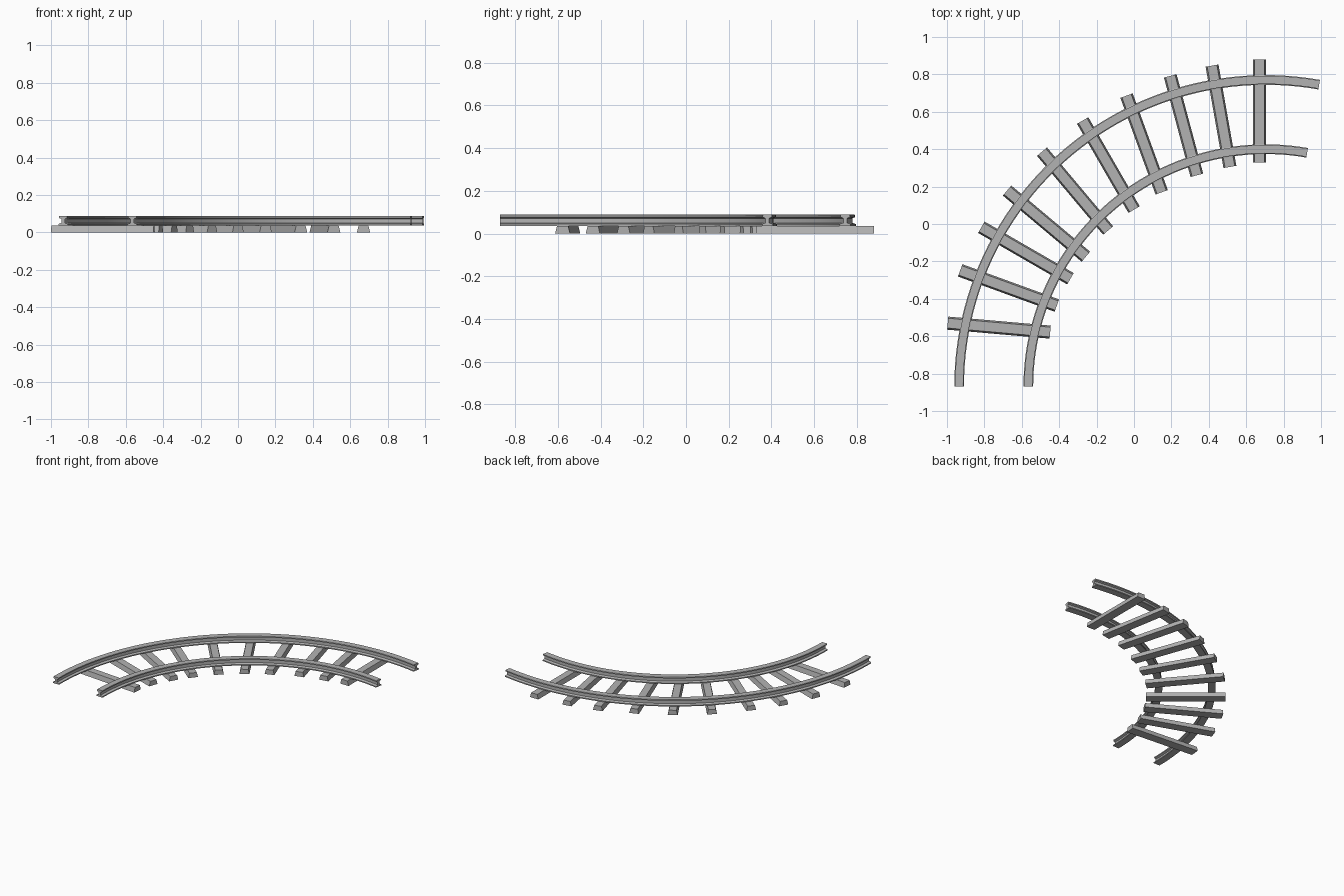
import bpy, bmesh
from math import radians
from mathutils import Vector, Matrix

if "Cube" in bpy.data.objects:
    bpy.data.objects.remove(bpy.data.objects["Cube"], do_unlink=True)

CENTRE = Vector((0.705, -0.87, 0))  # centre of the bend
SWEEP = 100                         # degrees of track

grey = bpy.data.materials.new("track_grey")
grey.use_nodes = True
grey.diffuse_color = (0.45, 0.45, 0.45, 1)
grey.node_tree.nodes["Principled BSDF"].inputs["Base Color"].default_value = grey.diffuse_color


def finish(bm, name):
    bmesh.ops.recalc_face_normals(bm, faces=bm.faces[:])
    mesh = bpy.data.meshes.new(name)
    bm.to_mesh(mesh)
    bm.free()
    mesh.materials.append(grey)
    obj = bpy.data.objects.new(name, mesh)
    bpy.context.collection.objects.link(obj)
    return obj


# Half of the rail section: base, web, head (offset, height)
HALF = [(0.026, 0.036), (0.026, 0.044), (0.009, 0.05), (0.009, 0.071),
        (0.022, 0.077), (0.022, 0.086), (0.019, 0.088)]
SECTION = HALF + [(-x, z) for x, z in reversed(HALF)]


def rail(name, radius, steps=48):
    bm = bmesh.new()
    verts = [bm.verts.new(CENTRE + Vector((x - radius, 0, z))) for x, z in SECTION]
    start = bm.faces.new(verts)
    bmesh.ops.spin(bm, geom=[start], cent=CENTRE, axis=(0, 0, -1),
                   angle=radians(SWEEP), steps=steps, use_duplicate=False)
    # Close the starting end if the sweep consumed it
    edges = [e for e in bm.edges if e.is_boundary]
    if edges:
        bmesh.ops.holes_fill(bm, edges=edges, sides=0)
    obj = finish(bm, name)
    bpy.ops.object.select_all(action='DESELECT')
    obj.select_set(True)
    bpy.context.view_layer.objects.active = obj
    bpy.ops.object.shade_smooth_by_angle(angle=radians(25))


rail("outer_rail", 1.64)
rail("inner_rail", 1.27)


def sleeper(name, x, y, yaw, length=0.55, height=0.036):
    bm = bmesh.new()
    bmesh.ops.create_cube(bm, size=1)
    for v in bm.verts:
        width = 0.052 if v.co.z > 0 else 0.07  # sloping long sides
        v.co = Vector((v.co.x * length, v.co.y * width, (v.co.z + 0.5) * height))
    bm.transform(Matrix.Translation((x, y, 0)) @ Matrix.Rotation(radians(yaw), 4, 'Z'))
    finish(bm, name)


# Sleepers: centre x, centre y, turn in degrees
SLEEPERS = [(-0.722, -0.554, -5), (-0.671, -0.342, -20), (-0.578, -0.155, -30),
            (-0.468, 0.002, -40), (-0.315, 0.176, -50), (-0.137, 0.315, -60),
            (0.054, 0.428, -70), (0.265, 0.526, -75), (0.465, 0.576, -80),
            (0.671, 0.605, -90)]
for i, place in enumerate(SLEEPERS):
    sleeper(f"sleeper_{i + 1}", *place)
